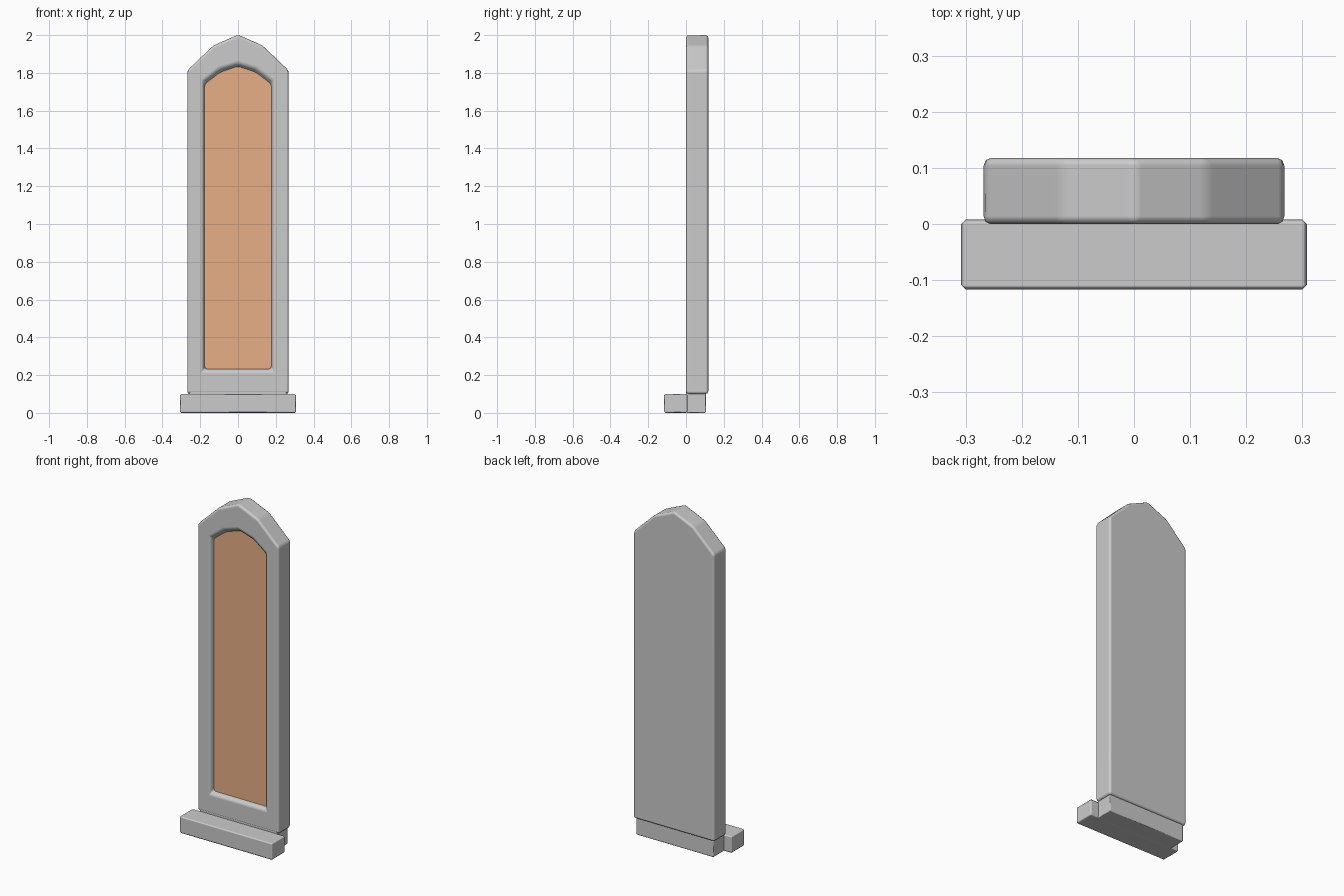
import bpy, bmesh

if "Cube" in bpy.data.objects:
    bpy.data.objects.remove(bpy.data.objects["Cube"])


def arch(half_w, bottom, shoulder, mid_x, mid_z, apex):
    """Pointed-arch outline in x, z, symmetric about x = 0."""
    right = [(half_w, bottom), (half_w, shoulder), (mid_x, mid_z)]
    return right + [(0, apex)] + [(-x, z) for x, z in reversed(right)]


def ring(bm, outline, y):
    return [bm.verts.new((x, y, z)) for x, z in outline]


def bridge(bm, a, b):
    n = len(a)
    for i in range(n):
        j = (i + 1) % n
        bm.faces.new((a[i], a[j], b[j], b[i]))


def finish(bm, name, bevel=0.0, segments=1):
    bmesh.ops.recalc_face_normals(bm, faces=bm.faces)
    me = bpy.data.meshes.new(name)
    bm.to_mesh(me)
    bm.free()
    ob = bpy.data.objects.new(name, me)
    bpy.context.collection.objects.link(ob)
    if bevel:
        for p in me.polygons:
            p.use_smooth = True
        mod = ob.modifiers.new("rounded_edges", 'BEVEL')
        mod.width = bevel
        mod.segments = segments
        mod.limit_method = 'ANGLE'
        mod.angle_limit = 0.26
        mod.harden_normals = True
    return ob


def block(name, x, y0, y1, z0, z1, bevel):
    bm = bmesh.new()
    bmesh.ops.create_cube(bm, size=1)
    for v in bm.verts:
        v.co = (v.co.x * 2 * x, y0 + (v.co.y + 0.5) * (y1 - y0),
                z0 + (v.co.z + 0.5) * (z1 - z0))
    return finish(bm, name, bevel)


FRONT, BACK, FLOOR = 0.0, 0.118, 0.025
floor_outline = arch(0.177, 0.233, 1.74, 0.095, 1.803, 1.835)

# Arched slab with a recess open at the front
bm = bmesh.new()
outer = arch(0.268, 0.10, 1.813, 0.13, 1.945, 2.002)
back = ring(bm, outer, BACK)
front = ring(bm, outer, FRONT)
lip = ring(bm, arch(0.185, 0.226, 1.757, 0.10, 1.823, 1.853), FRONT)
floor = ring(bm, floor_outline, FLOOR)
bridge(bm, back, front)
bridge(bm, front, lip)
bridge(bm, lip, floor)
bm.faces.new(back)
# Close the recess while normals are computed, then leave it to the panel
cap = bm.faces.new(floor)
bmesh.ops.recalc_face_normals(bm, faces=bm.faces)
bmesh.ops.delete(bm, geom=[cap], context='FACES_ONLY')
finish(bm, "arched_frame", 0.014, 2)

# Coloured panel on the recess floor
bm = bmesh.new()
face = bm.faces.new(ring(bm, floor_outline, FLOOR))
face.normal_update()
if face.normal.y > 0:
    face.normal_flip()
me = bpy.data.meshes.new("inset_panel")
bm.to_mesh(me)
bm.free()
panel = bpy.data.objects.new("inset_panel", me)
bpy.context.collection.objects.link(panel)
mat = bpy.data.materials.new("panel_orange")
mat.diffuse_color = (0.80, 0.43, 0.24, 1)
mat.use_nodes = True
mat.node_tree.nodes["Principled BSDF"].inputs["Base Color"].default_value = mat.diffuse_color
me.materials.append(mat)

# Foot under the slab and the wider sill in front of it
block("foot", 0.256, 0.0, 0.106, 0.0, 0.115, 0.005)
block("front_sill", 0.308, -0.117, 0.008, 0.0, 0.101, 0.008)
